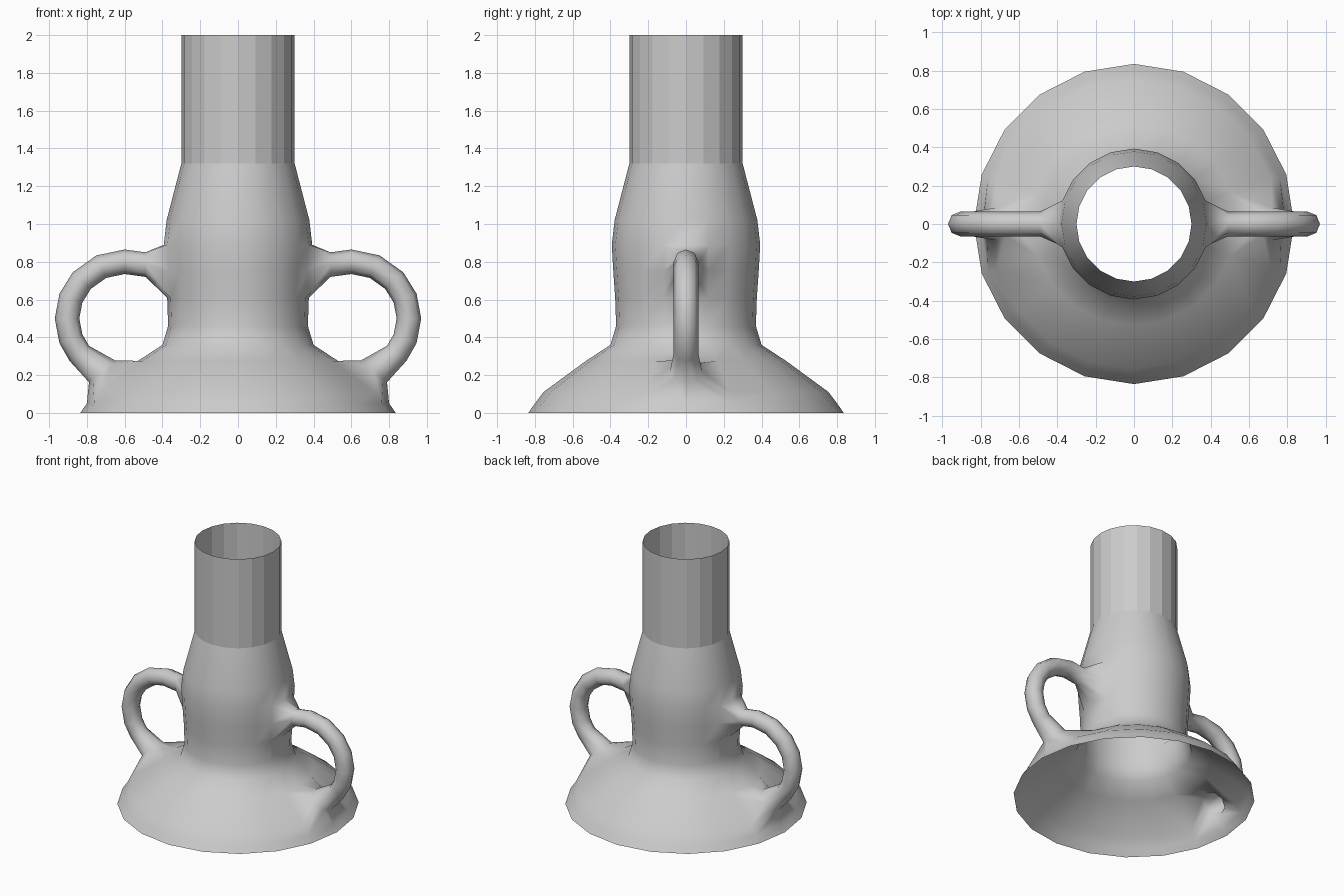
import bpy, bmesh
from math import cos, sin, pi, radians
from mathutils import Vector

cube = bpy.data.objects.get("Cube")
if cube:
    bpy.data.objects.remove(cube, do_unlink=True)

clay = bpy.data.materials.new("grey clay")
clay.use_nodes = True
GREY = (0.6, 0.6, 0.6, 1)
clay.diffuse_color = GREY
clay.node_tree.nodes["Principled BSDF"].inputs["Base Color"].default_value = GREY

SIDES = 20


def lathe_rings(bm, profile):
    return [[bm.verts.new((r * cos(2 * pi * i / SIDES), r * sin(2 * pi * i / SIDES), z))
             for i in range(SIDES)] for r, z in profile]


def join(bm, a, b, skip=()):
    n = len(a)
    for i in range(n):
        if i not in skip:
            j = (i + 1) % n
            bm.faces.new((a[i], a[j], b[j], b[i]))


def finish(bm, name, smooth):
    bmesh.ops.recalc_face_normals(bm, faces=bm.faces)
    for f in bm.faces:
        f.smooth = smooth
    mesh = bpy.data.meshes.new(name)
    bm.to_mesh(mesh)
    bm.free()
    mesh.materials.append(clay)
    obj = bpy.data.objects.new(name, mesh)
    bpy.context.collection.objects.link(obj)


# Flared body, with openings left where the handles grow out of it
BODY = [(0.835, 0), (0.80, 0.05), (0.755, 0.11), (0.53, 0.275), (0.40, 0.36),
        (0.37, 0.46), (0.375, 0.61), (0.385, 0.75), (0.393, 0.89),
        (0.378, 1.02), (0.30, 1.32)]
LOW_ROWS = (1, 2, 3)      # outer, middle, inner side of the handle
HIGH_ROWS = (8, 7, 6)
half = SIDES // 2
bm = bmesh.new()
rings = lathe_rings(bm, BODY)
for row in range(len(BODY) - 1):
    pierced = row in (1, 2, 6, 7)
    skip = (SIDES - 1, 0, half - 1, half) if pierced else ()
    join(bm, rings[row], rings[row + 1], skip)


# Handles: hollow eight-sided tubes welded into the body openings
def opening(side, rows):
    col = 0 if side > 0 else half
    outer, mid, inner = (rings[r] for r in rows)
    front, back = (col - side) % SIDES, (col + side) % SIDES
    return [outer[col], outer[back], mid[back], inner[back],
            inner[col], inner[front], mid[front], outer[front]]


def tube_ring(side, x, z, angle, thick=0.065, wide=0.065):
    centre = Vector((side * x, 0, z))
    out = Vector((side * cos(angle), 0, sin(angle)))
    across = Vector((0, 1, 0))
    return [bm.verts.new(centre + out * thick * cos(i * pi / 4)
                         + across * wide * sin(i * pi / 4)) for i in range(8)]


for side in (1, -1):
    loops = [opening(side, HIGH_ROWS), tube_ring(side, 0.49, 0.785, pi / 2)]
    for deg in (90, 66, 42, 21, 0, -21, -38):
        a = radians(deg)
        loops.append(tube_ring(side, 0.6 + 0.305 * cos(a), 0.5 + 0.3 * sin(a), a))
    loops.append(tube_ring(side, 0.72, 0.22, radians(-40), 0.09, 0.085))
    loops.append(opening(side, LOW_ROWS))
    for a, b in zip(loops, loops[1:]):
        join(bm, a, b)
finish(bm, "body_with_handles", True)

# Faceted open neck
bm = bmesh.new()
join(bm, *lathe_rings(bm, [(0.30, 1.32), (0.30, 2.0)]))
finish(bm, "neck", False)
